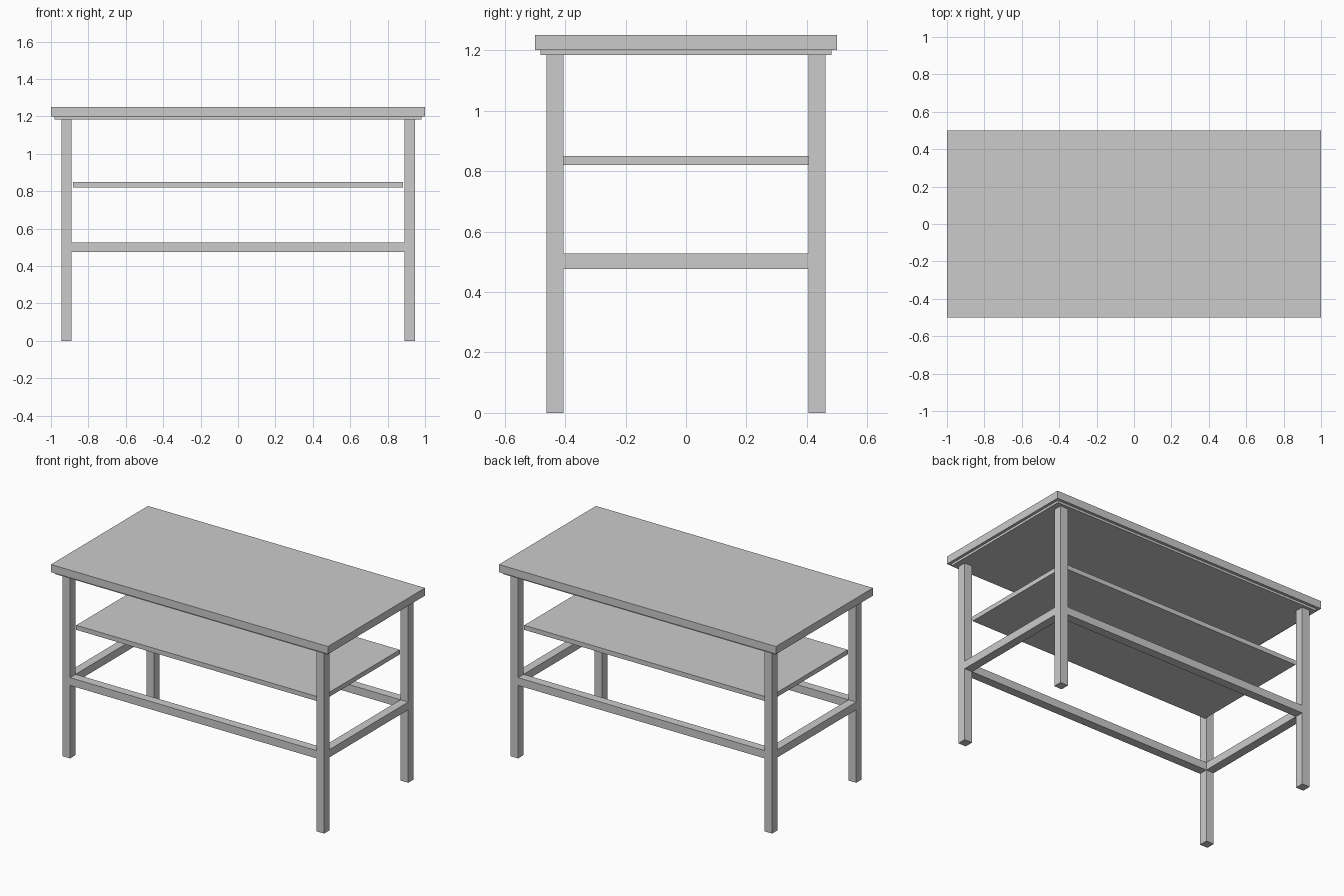
import bpy
import bmesh

if "Cube" in bpy.data.objects:
    bpy.data.objects.remove(bpy.data.objects["Cube"])

# One plain grey for the whole table
grey = bpy.data.materials.new("plain grey")
grey.diffuse_color = (0.6, 0.6, 0.6, 1)
grey.use_nodes = True
grey.node_tree.nodes["Principled BSDF"].inputs["Base Color"].default_value = grey.diffuse_color


def box(name, x, y, z):
    """Flat-faced box spanning the given (min, max) ranges."""
    bm = bmesh.new()
    bmesh.ops.create_cube(bm, size=1)
    for v in bm.verts:
        for i, (lo, hi) in enumerate((x, y, z)):
            v.co[i] = lo if v.co[i] < 0 else hi
    mesh = bpy.data.meshes.new(name)
    bm.to_mesh(mesh)
    bm.free()
    mesh.materials.append(grey)
    obj = bpy.data.objects.new(name, mesh)
    bpy.context.collection.objects.link(obj)
    return obj


def side(sign, inner, outer):
    """Range between inner and outer distance on one side of the centre."""
    return tuple(sorted((sign * inner, sign * outer)))


LX = (0.889, 0.945)   # leg span along x
LY = (0.405, 0.462)   # leg span along y
RAIL_Z = (0.476, 0.527)

# Table top and the thin plate below it
box("table_top", (-1, 1), (-0.5, 0.5), (1.2, 1.25))
box("under_plate", (-0.982, 0.982), (-0.482, 0.482), (1.185, 1.2))

# Middle shelf
box("shelf", (-0.882, 0.882), (-0.408, 0.408), (0.82, 0.85))

# Four legs
for sx, xn in ((-1, "left"), (1, "right")):
    for sy, yn in ((-1, "front"), (1, "back")):
        box(f"{yn}_{xn}_leg", side(sx, *LX), side(sy, *LY), (0, 1.185))

# Rails between the legs
for s, n in ((-1, "front"), (1, "back")):
    box(f"{n}_rail", (-LX[0], LX[0]), side(s, *LY), RAIL_Z)
for s, n in ((-1, "left"), (1, "right")):
    box(f"{n}_rail", side(s, *LX), (-LY[0], LY[0]), RAIL_Z)
